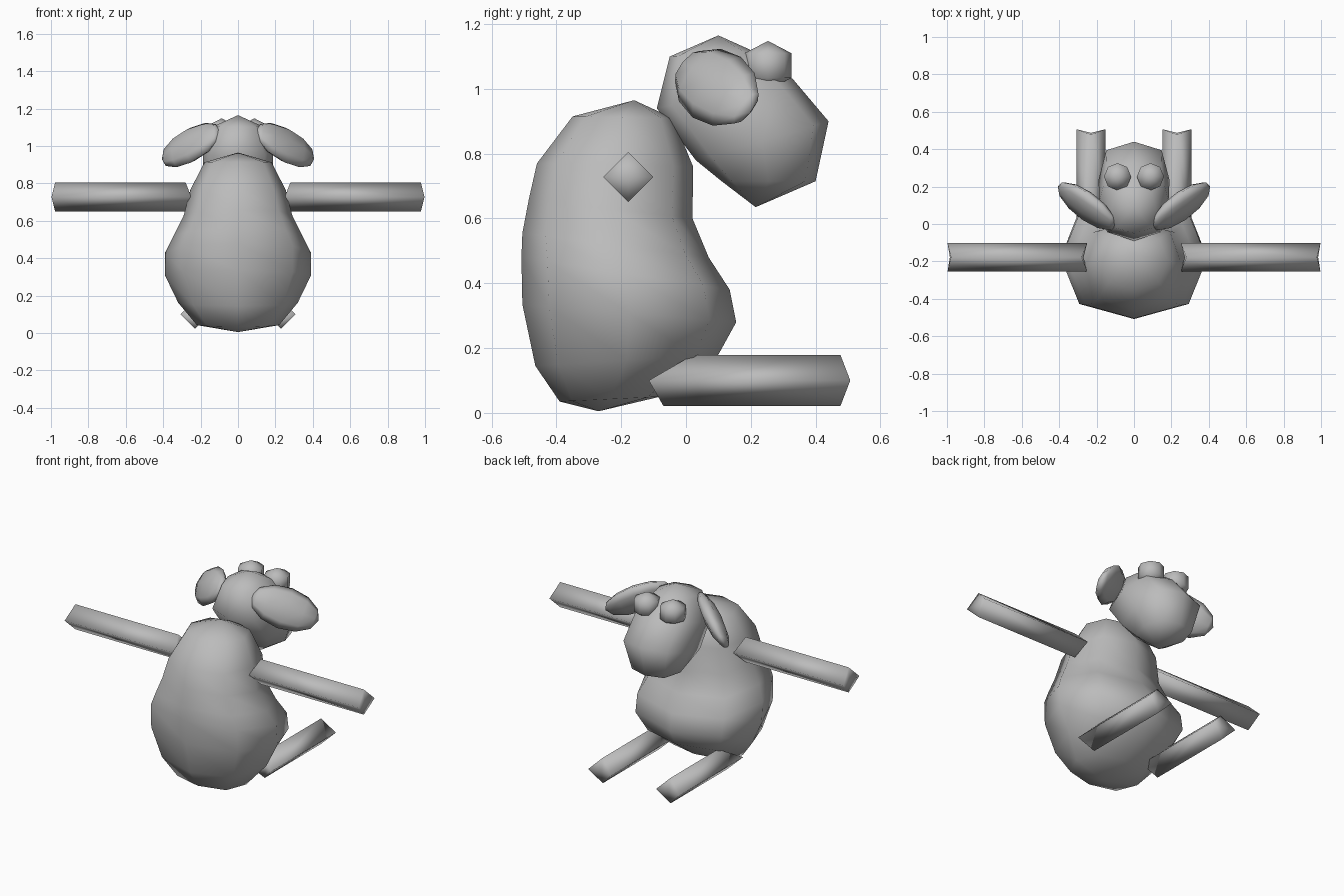
import bpy, bmesh, math
from mathutils import Vector, Matrix

if "Cube" in bpy.data.objects:
    bpy.data.objects.remove(bpy.data.objects["Cube"])

gray = bpy.data.materials.new("soft gray")
gray.diffuse_color = (0.5, 0.5, 0.5, 1)
gray.use_nodes = True
gray.node_tree.nodes["Principled BSDF"].inputs["Base Color"].default_value = gray.diffuse_color


def finish(name, bm):
    bmesh.ops.recalc_face_normals(bm, faces=bm.faces)
    for f in bm.faces:
        f.smooth = True
    me = bpy.data.meshes.new(name)
    bm.to_mesh(me)
    bm.free()
    me.materials.append(gray)
    ob = bpy.data.objects.new(name, me)
    bpy.context.collection.objects.link(ob)
    return ob


def skin(name, rings, start, end):
    """Join rings of points and close both ends with a pole."""
    bm = bmesh.new()
    loops = [[bm.verts.new(p) for p in r] for r in rings]
    n = len(loops[0])
    for a, b in zip(loops, loops[1:]):
        for i in range(n):
            bm.faces.new((a[i], a[(i + 1) % n], b[(i + 1) % n], b[i]))
    for loop, pole in ((loops[0], start), (loops[-1], end)):
        v = bm.verts.new(pole)
        for i in range(n):
            bm.faces.new((loop[i], loop[(i + 1) % n], v))
    return finish(name, bm)


def tilted_ring(yb, zb, yf, zf, w, bulge):
    """Eight-sided ring between a back and a front point, half-width w."""
    pts = []
    for i in range(8):
        a = i * math.pi / 4
        k = bulge if i % 2 else 1
        t = 0.5 + 0.5 * k * math.cos(a)
        pts.append((w * k * math.sin(a), yb + (yf - yb) * t, zb + (zf - zb) * t))
    return pts


# Pear-shaped body: back y, back z, front y, front z, half-width
body = [(-0.39, 0.035, -0.08, 0.05, 0.22), (-0.465, 0.145, 0.10, 0.18, 0.32),
        (-0.505, 0.335, 0.155, 0.28, 0.39), (-0.508, 0.48, 0.135, 0.38, 0.39),
        (-0.505, 0.555, 0.07, 0.48, 0.345), (-0.485, 0.66, 0.02, 0.60, 0.29),
        (-0.46, 0.77, 0.022, 0.76, 0.255), (-0.35, 0.915, -0.04, 0.91, 0.18)]
skin("body", [tilted_ring(*r, 1.06) for r in body], (0, -0.27, 0.005), (0, -0.16, 0.965))

# Head tapering down to the chin
head = [(-0.05, 1.10, 0.20, 1.12, 0.12), (-0.09, 0.94, 0.33, 1.03, 0.185),
        (0.03, 0.78, 0.44, 0.90, 0.19), (0.11, 0.715, 0.40, 0.715, 0.14)]
skin("head", [tilted_ring(*r, 1.1) for r in head], (0, 0.10, 1.165), (0, 0.215, 0.635))


def limb(name, origin, axis, side, r, near, far):
    """Diamond-section limb; near and far give the side, top and bottom corner positions."""
    o, ax, sd, up = Vector(origin), Vector(axis), Vector(side), Vector((0, 0, 1))
    rings = []
    for s, t, b in (near, far):
        rings.append([o + ax * s + sd * r, o + ax * t + up * r,
                      o + ax * s - sd * r, o + ax * b - up * r])
    return skin(name, rings, o + ax * (sum(near) / 3), o + ax * (sum(far) / 3))


def ellipsoid(name, centre, axes, segs, rings):
    bm = bmesh.new()
    m = Matrix(axes).transposed().to_4x4()
    bmesh.ops.create_uvsphere(bm, u_segments=segs, v_segments=rings, radius=1,
                              matrix=Matrix.Translation(centre) @ m)
    return finish(name, bm)


for s, label in ((1, "right"), (-1, "left")):
    # Arms stretched sideways, legs stretched forward
    limb(label + "_arm", (0, -0.178, 0.728), (s, 0, 0), (0, 1, 0), 0.077,
         (0.25, 0.28, 0.28), (0.997, 0.978, 0.978))
    limb(label + "_leg", (s * 0.23, 0, 0.10), (0, 1, 0), (1, 0, 0), 0.078,
         (-0.115, 0.02, -0.07), (0.507, 0.477, 0.477))
    # Floppy flattened ears
    a = Vector((s * 0.155, 0.105, -0.075))
    b = Vector((0, 0.62, 0.78))
    n = a.cross(b).normalized()
    ellipsoid(label + "_ear", (s * 0.252, 0.095, 1.005), (b * 0.12, n * 0.05, a), 8, 6)
    # Round eyes on top of the head
    ellipsoid(label + "_eye", (s * 0.088, 0.253, 1.072),
              ((0.084, 0, 0), (0, 0.084, 0), (0, 0, 0.076)), 8, 3)
